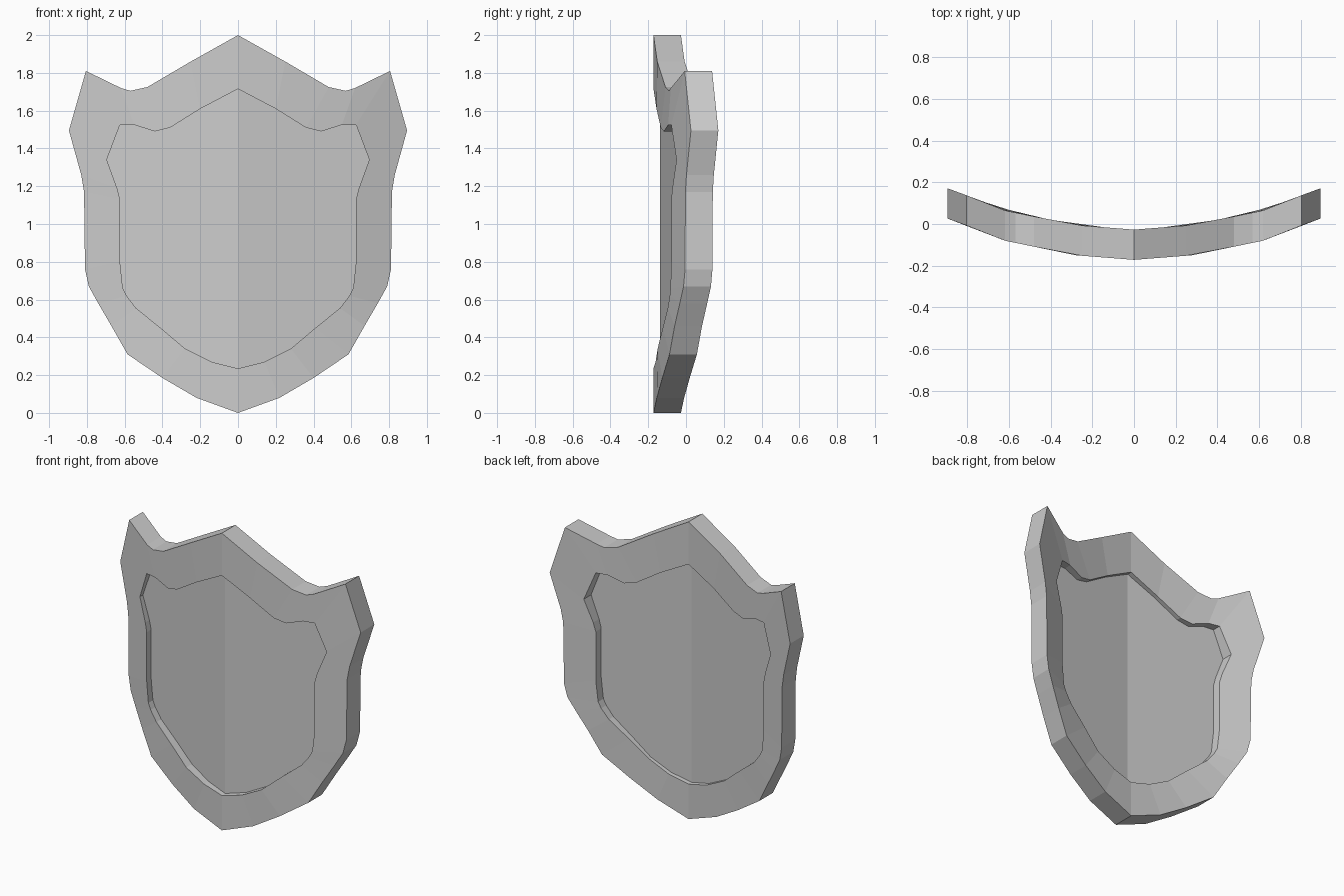
import bpy, bmesh
from mathutils import Matrix

if "Cube" in bpy.data.objects:
    bpy.data.objects.remove(bpy.data.objects["Cube"])

# Right-half outlines (x, z), running from top centre to bottom centre
OUTER = [(0, 2), (.25, 1.86), (.48, 1.725), (.57, 1.705), (.62, 1.72), (.805, 1.81),
         (.895, 1.495), (.83, 1.26), (.815, 1.17), (.81, .76), (.79, .67), (.74, .58),
         (.67, .46), (.585, .31), (.40, .185), (.22, .08), (0, 0)]
INNER = [(0, 1.715), (.2, 1.61), (.36, 1.51), (.44, 1.49), (.55, 1.525), (.625, 1.525),
         (.695, 1.34), (.64, 1.19), (.625, 1.13), (.625, .8), (.61, .66), (.59, .62),
         (.54, .555), (.41, .45), (.28, .34), (.14, .27), (0, .235)]
# Front surface of the rim: bowed backwards towards the sides
BOW = [(0, -.172), (.28, -.15), (.62, -.08), (.81, -.005), (.9, .028)]
THICK = .145


def rim_front(x):
    for (x0, y0), (x1, y1) in zip(BOW, BOW[1:]):
        if x <= x1:
            return y0 + (y1 - y0) * (x - x0) / (x1 - x0)


def rim_back(x):
    return rim_front(x) + THICK


# Recessed panel: a flat sheet on each side of a centre crease
def panel_front(x):
    return -.137 + .17 * x


def panel_back(x):
    return -.06 + .11 * x


bm = bmesh.new()


def loop(outline, depth):
    return [bm.verts.new((x, depth(x), z)) for x, z in outline]


def strip(a, b):
    for i in range(len(a) - 1):
        bm.faces.new((a[i], a[i + 1], b[i + 1], b[i]))


# Closed section: front panel, step, rim front, outer edge, rim back, step, back panel
loops = [loop(INNER, panel_front), loop(INNER, rim_front), loop(OUTER, rim_front),
         loop(OUTER, rim_back), loop(INNER, rim_back), loop(INNER, panel_back)]
for a, b in zip(loops, loops[1:]):
    strip(a, b)
bm.faces.new(loops[0])
bm.faces.new(loops[-1])

# Mirror to the left half and orient the faces outward
bmesh.ops.mirror(bm, geom=bm.verts[:] + bm.edges[:] + bm.faces[:],
                 matrix=Matrix.Identity(4), merge_dist=.0005, axis='X')
bmesh.ops.remove_doubles(bm, verts=bm.verts[:], dist=.0005)
bmesh.ops.recalc_face_normals(bm, faces=bm.faces[:])

mesh = bpy.data.meshes.new("shield")
bm.to_mesh(mesh)
bm.free()
bpy.context.collection.objects.link(bpy.data.objects.new("shield", mesh))
